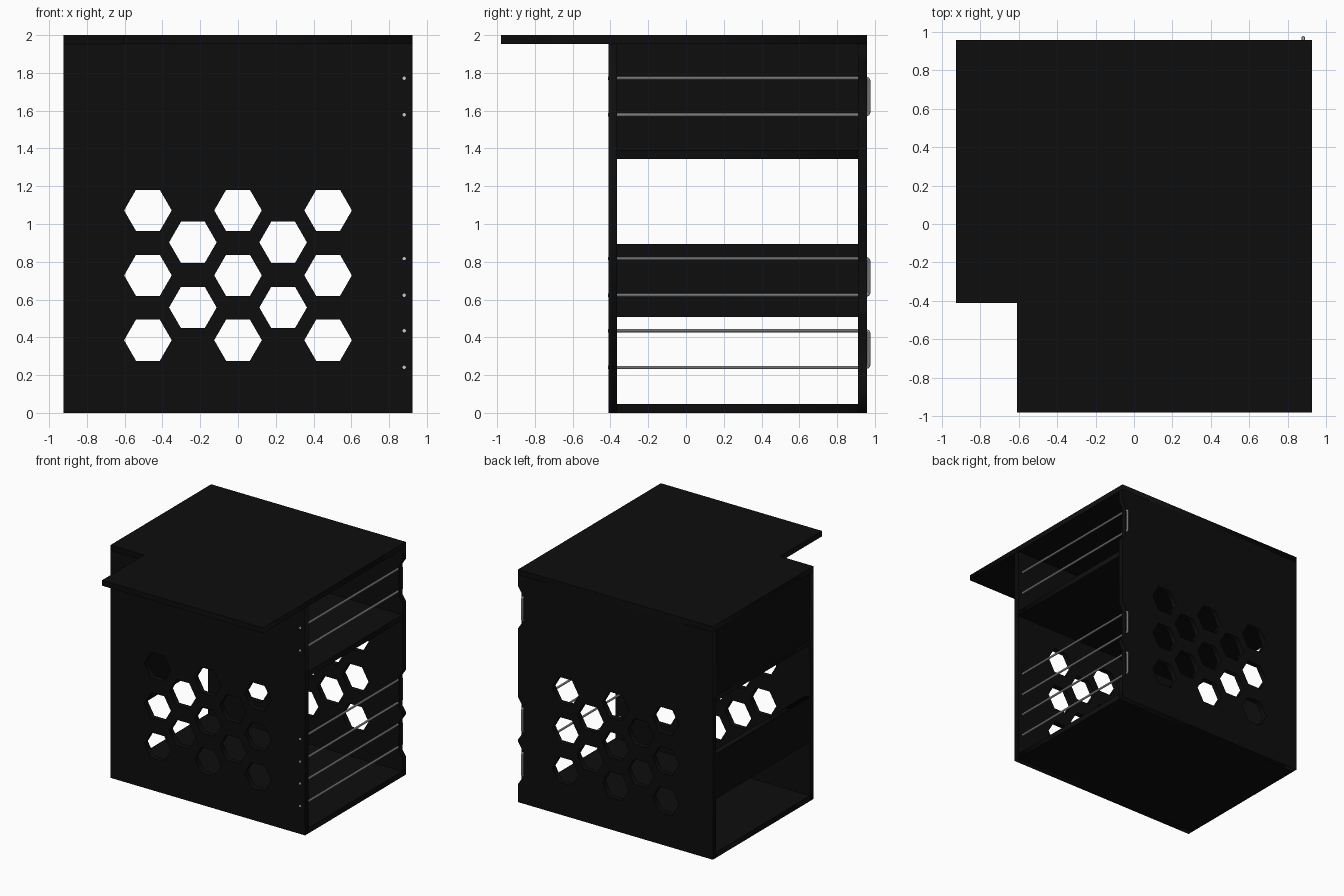
import bpy
from math import cos, sin, pi

if "Cube" in bpy.data.objects:
    bpy.data.objects.remove(bpy.data.objects["Cube"])

black = bpy.data.materials.new("black_board")
black.diffuse_color = (0.004, 0.004, 0.004, 1)
black.use_nodes = True
black.node_tree.nodes["Principled BSDF"].inputs["Base Color"].default_value = black.diffuse_color
T = 0.046                                   # board thickness
XW, YF, YB = 0.925, -0.41, 0.957            # half width, front and back faces


def finish(obj):
    bpy.context.view_layer.objects.active = obj
    obj.select_set(True)
    bpy.ops.object.convert(target='MESH')
    obj.select_set(False)
    return obj


def curve_object(name, dims, loops, closed):
    cu = bpy.data.curves.new(name, 'CURVE')
    cu.dimensions = dims
    for pts in loops:
        sp = cu.splines.new('POLY')
        sp.points.add(len(pts) - 1)
        for p, co in zip(sp.points, pts):
            p.co = (*co, 0, 1) if len(co) == 2 else (*co, 1)
        sp.use_cyclic_u = closed
    obj = bpy.data.objects.new(name, cu)
    bpy.context.collection.objects.link(obj)
    return obj


def board(name, outline, loc, rot=(0, 0, 0), holes=()):
    """Flat board: filled outline with holes, extruded to thickness T."""
    obj = curve_object(name, '2D', [outline, *holes], True)
    obj.data.fill_mode = 'BOTH'
    obj.data.extrude = T / 2
    obj.location, obj.rotation_euler = loc, rot
    obj.data.materials.append(black)
    return finish(obj)


def rect(x0, x1, y0, y1):
    return [(x0, y0), (x1, y0), (x1, y1), (x0, y1)]


# Honeycomb vent pattern
centres = [(x, z) for z in (0.385, 0.728, 1.072) for x in (-0.477, 0, 0.477)]
centres += [(x, z) for z in (0.558, 0.903) for x in (-0.239, 0.239)]
hexes = [[(x + 0.126 * cos(k * pi / 3), z + 0.126 * sin(k * pi / 3))
          for k in range(6)] for x, z in centres]

# Front and back panels; the back one is notched around the rod loops
up = (pi / 2, 0, 0)
TOP = 2 - T
loop_z = (0.338, 0.72, 1.675)
board("front_panel", rect(-XW, XW, 0, TOP), (0, YF + T / 2, 0), up, hexes)
edge = [(-XW, 0), (XW, 0)]
for c in loop_z:
    edge += [(XW, c - 0.18), (0.892, c - 0.13), (0.892, c + 0.13), (XW, c + 0.18)]
edge += [(XW, TOP), (-XW, TOP)]
board("back_panel", edge, (0, YB - T / 2, 0), up, hexes)

# L-shaped table top
board("table_top", [(-XW, YB), (-XW, YF), (-0.607, YF), (-0.607, -0.98),
                    (XW, -0.98), (XW, YB)], (0, 0, 2 - T / 2))

# Floor and shelf between the panels
inner = rect(-XW, XW, YF + T, YB - T)
board("floor_board", inner, (0, 0, T / 2))
board("shelf", inner, (0, 0, 1.345 + T / 2))

# Upright boards closing parts of the left side
for name, z0, z1 in (("upper_side_board", 1.345 + T, TOP),
                     ("lower_side_board", 0.507, 0.893)):
    board(name, rect(YF + T, YB - T, z0, z1), (-XW + T / 2, 0, 0),
          (pi / 2, 0, pi / 2))

# U-shaped metal rods along the open right side
for i, c in enumerate(loop_z):
    r, h, y = 0.015, 0.097, 0.968
    path = [(0.88, YF - 0.003, c - h)]
    for sign, start in ((-1, -pi / 2), (1, 0)):
        for k in range(5):
            a = start + k * pi / 8
            path.append((0.88, y - r + r * cos(a), c + sign * (h - r) + r * sin(a)))
    path.append((0.88, YF - 0.003, c + h))
    rod = curve_object(f"side_rod_{i + 1}", '3D', [path], False)
    rod.data.bevel_depth = 0.009
    rod.data.bevel_resolution = 3
    rod.data.use_fill_caps = True
    finish(rod)
    rod.select_set(True)
    bpy.ops.object.shade_smooth_by_angle()
    rod.select_set(False)
